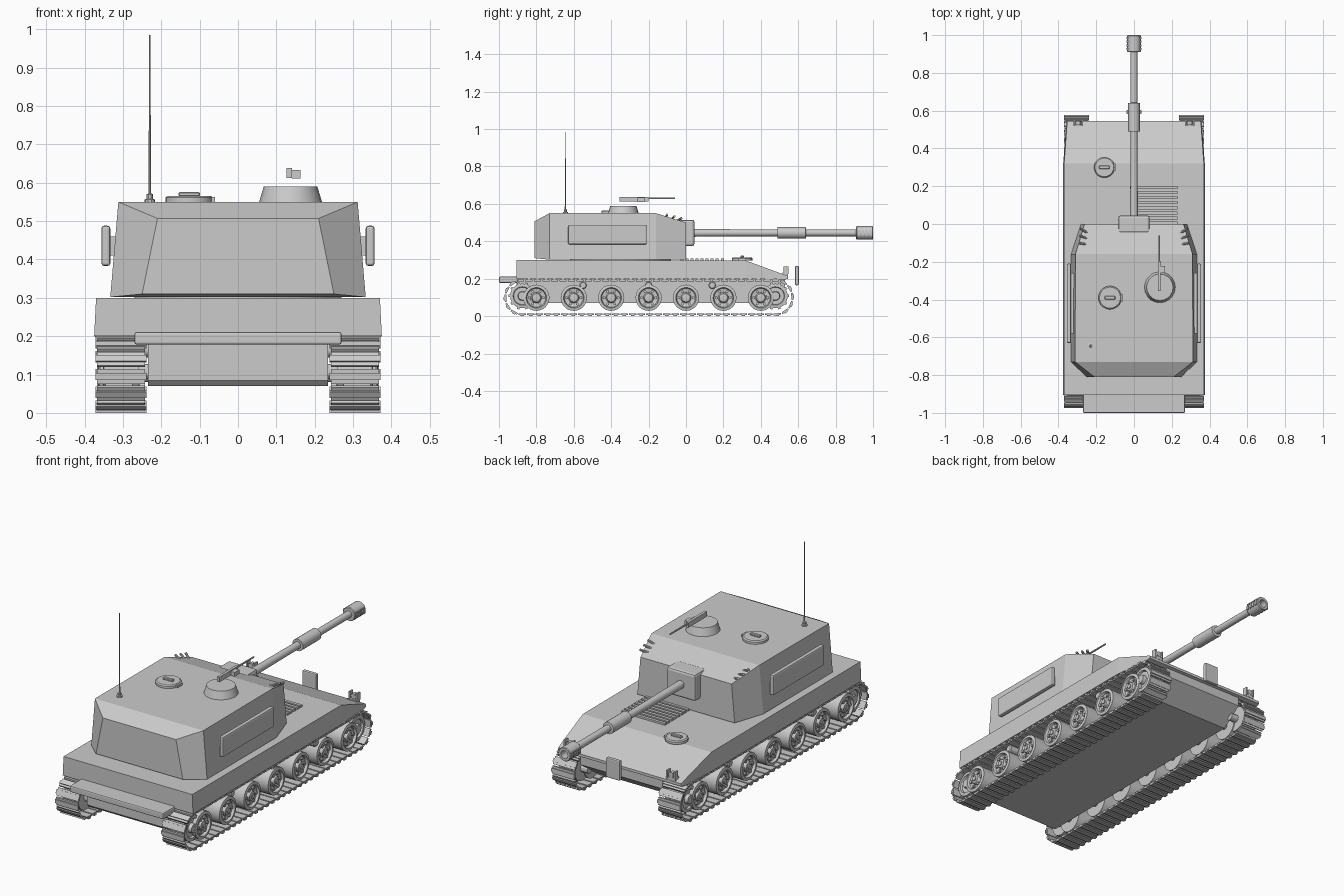
import bpy, bmesh, math
from mathutils import Matrix, Vector

if "Cube" in bpy.data.objects:
    bpy.data.objects.remove(bpy.data.objects["Cube"])


def finish(name, bm, smooth=False):
    bmesh.ops.recalc_face_normals(bm, faces=bm.faces)
    me = bpy.data.meshes.new(name)
    bm.to_mesh(me)
    bm.free()
    ob = bpy.data.objects.new(name, me)
    bpy.context.collection.objects.link(ob)
    if smooth:
        bpy.context.view_layer.objects.active = ob
        bpy.ops.object.select_all(action='DESELECT')
        ob.select_set(True)
        bpy.ops.object.shade_smooth_by_angle(angle=math.radians(30))
    return ob


def add_box(bm, lo, hi, rot=None):
    lo, hi = Vector(lo), Vector(hi)
    m = Matrix.Translation((lo + hi) / 2) @ (rot or Matrix()) @ Matrix.Diagonal((*(hi - lo), 1))
    bmesh.ops.create_cube(bm, size=1, matrix=m)


def box(name, lo, hi, bevel=0, segs=2):
    bm = bmesh.new()
    add_box(bm, lo, hi)
    if bevel:
        bmesh.ops.bevel(bm, geom=bm.edges[:], offset=bevel, segments=segs, affect='EDGES', profile=0.5)
    return finish(name, bm)


def add_lathe(bm, profile, seg, mat):
    """Revolve (radius, height) points round local z, capping both ends."""
    rings = [[bm.verts.new(mat @ Vector((r * math.cos(2 * math.pi * i / seg),
                                         r * math.sin(2 * math.pi * i / seg), h)))
              for i in range(seg)] for r, h in profile]
    for a, b in zip(rings, rings[1:]):
        for i in range(seg):
            j = (i + 1) % seg
            bm.faces.new((a[i], a[j], b[j], b[i]))
    bm.faces.new(rings[0][::-1])
    bm.faces.new(rings[-1])


def lathe(name, profile, loc, seg=20, rot=Matrix(), smooth=True):
    bm = bmesh.new()
    add_lathe(bm, profile, seg, Matrix.Translation(loc) @ rot)
    return finish(name, bm, smooth)


def loft(name, sections):
    """Skin symmetric four-point sections (y, half bottom, z bottom, half top, z top)."""
    bm = bmesh.new()
    rings = [[bm.verts.new(p) for p in ((-wb, y, zb), (wb, y, zb), (wt, y, zt), (-wt, y, zt))]
             for y, wb, zb, wt, zt in sections]
    for a, b in zip(rings, rings[1:]):
        for i in range(4):
            j = (i + 1) % 4
            bm.faces.new((a[i], a[j], b[j], b[i]))
    bm.faces.new(rings[0])
    bm.faces.new(rings[-1])
    return finish(name, bm)


def mirror_x(ob):
    mod = ob.modifiers.new("mirror", 'MIRROR')
    mod.use_axis = (True, False, False)
    return ob


TO_X = Matrix.Rotation(math.pi / 2, 4, 'Y')
TO_Y = Matrix.Rotation(-math.pi / 2, 4, 'X')

# Hull
loft("upper_hull", [(-0.905, 0.375, 0.2, 0.37, 0.3), (0.32, 0.375, 0.2, 0.37, 0.297),
                    (0.525, 0.358, 0.195, 0.355, 0.222), (0.545, 0.355, 0.2, 0.353, 0.214)])
loft("lower_hull", [(-0.905, 0.235, 0.085, 0.235, 0.2), (-0.89, 0.235, 0.07, 0.235, 0.2),
                    (0.42, 0.235, 0.07, 0.235, 0.2), (0.53, 0.235, 0.15, 0.235, 0.2)])
box("end_stowage_box", (-0.27, -1.0, 0.178), (0.27, -0.9, 0.211), 0.006)

# Turret with chamfered corners
loft("turret", [(-0.81, 0.25, 0.31, 0.21, 0.507), (-0.73, 0.333, 0.302, 0.312, 0.55),
                (-0.16, 0.333, 0.302, 0.31, 0.55), (0.0, 0.28, 0.302, 0.262, 0.5)])
lathe("turret_ring", [(0.27, 0.295), (0.27, 0.306)], (0, -0.35, 0), 32)
mirror_x(box("turret_side_box", (0.333, -0.63, 0.383), (0.356, -0.21, 0.488), 0.007))
mirror_x(box("side_box_mount", (0.3, -0.58, 0.41), (0.34, -0.26, 0.46)))

# Gun
box("mantlet", (-0.083, -0.05, 0.375), (0.083, 0.045, 0.515), 0.012)
lathe("gun_barrel", [(0.021, 0.0), (0.019, 0.3), (0.018, 0.49), (0.031, 0.49), (0.031, 0.64),
                     (0.018, 0.642), (0.018, 0.91), (0.033, 0.91), (0.036, 0.914), (0.036, 0.996),
                     (0.033, 1.0), (0.02, 1.0), (0.02, 0.93)], (0, 0, 0.445), 20, TO_Y)
bm = bmesh.new()
for i in range(4):
    y = 0.92 + i * 0.02
    add_box(bm, (0.028, y, 0.43), (0.039, y + 0.011, 0.46))
mirror_x(finish("muzzle_brake_fins", bm))
box("travel_lock", (-0.04, 0.583, 0.165), (0.04, 0.603, 0.268), 0.006)

# Cupola, hatches and antenna
lathe("cupola", [(0.082, 0), (0.07, 0.04)], (0.137, -0.335, 0.55), 20)
for name, loc, r in (("turret_hatch", (-0.127, -0.39, 0.549), 0.062),
                     ("driver_hatch", (-0.157, 0.3, 0.297), 0.055)):
    lathe(name, [(r, 0), (r, 0.012), (r * 0.9, 0.017)], loc, 20)
    x, y, z = loc
    box(name + "_handle", (x - 0.028, y - 0.009, z + 0.015), (x + 0.028, y + 0.009, z + 0.027), 0.003, 1)
    box(name + "_hinge", (x + r - 0.01, y - 0.02, z), (x + r + 0.005, y + 0.02, z + 0.014))
lathe("antenna", [(0.014, 0.548), (0.014, 0.556), (0.009, 0.558), (0.009, 0.57), (0.0035, 0.572),
                  (0.0015, 0.985)], (-0.23, -0.645, 0), 10)

# Machine gun above the cupola
box("machine_gun_body", (0.127, -0.355, 0.612), (0.141, -0.2, 0.638))
box("machine_gun_ammo_box", (0.141, -0.26, 0.611), (0.163, -0.222, 0.633))
lathe("machine_gun_barrel", [(0.005, -0.2), (0.004, -0.06)], (0.134, 0, 0.63), 8, TO_Y)

# Smoke launchers: three tubes on each front corner
bm = bmesh.new()
for i in range(3):
    d = Vector((0.9, 0.15 + 0.2 * i, 0.35)).normalized()
    q = d.to_track_quat('Z', 'Y').to_matrix().to_4x4()
    base = Vector((0.235, -0.11 + 0.028 * i, 0.521 - 0.008 * i))
    add_lathe(bm, [(0.006, 0), (0.006, 0.06)], 10, Matrix.Translation(base) @ q)
mirror_x(finish("smoke_launchers", bm, True))

# Engine grille slats
bm = bmesh.new()
for i in range(9):
    y = -0.03 + i * 0.027
    add_box(bm, (-0.02, y, 0.296), (0.23, y + 0.016, 0.307))
finish("engine_grille", bm)

# Headlights with guards
bm = bmesh.new()
add_box(bm, (0.27, 0.515, 0.215), (0.32, 0.545, 0.232))
for x in (0.27, 0.312):
    add_box(bm, (x, 0.522, 0.225), (x + 0.008, 0.548, 0.265))
add_lathe(bm, [(0.014, 0), (0.014, 0.022)], 12, Matrix.Translation((0.295, 0.524, 0.245)) @ TO_Y)
mirror_x(finish("headlights", bm))

# Road wheels: dished, with hub and raised bolts
bm = bmesh.new()
for k in range(7):
    y, z = -0.8 + 0.2 * k, 0.098
    m = Matrix.Translation((0, y, z)) @ TO_X
    add_lathe(bm, [(0.07, 0.255), (0.07, 0.362), (0.055, 0.365), (0.05, 0.352), (0.028, 0.348),
                   (0.022, 0.362), (0.012, 0.364), (0.012, 0.369)], 24, m)
    add_lathe(bm, [(0.018, 0.22), (0.018, 0.26)], 12, m)
    for i in range(6):
        a = i * math.pi / 3
        c = Matrix.Translation((0, y + 0.038 * math.cos(a), z + 0.038 * math.sin(a))) @ TO_X
        add_lathe(bm, [(0.008, 0.345), (0.008, 0.36)], 8, c)
mirror_x(finish("road_wheels", bm, True))

# Sprocket, idler and return rollers
bm = bmesh.new()
for y, r in ((-0.875, 0.066), (0.478, 0.066)):
    m = Matrix.Translation((0, y, 0.108)) @ TO_X
    add_lathe(bm, [(r, 0.26), (r, 0.35), (r * 0.75, 0.352), (r * 0.7, 0.342), (0.025, 0.342),
                   (0.022, 0.36)], 20, m)
    add_lathe(bm, [(0.02, 0.22), (0.02, 0.27)], 12, m)
    for i in range(10):
        a = i * math.pi / 5
        rot = Matrix.Rotation(a, 4, 'X')
        c = Vector((0.31, y + r * math.cos(a), 0.108 + r * math.sin(a)))
        add_box(bm, c - Vector((0.035, 0.008, 0.007)), c + Vector((0.035, 0.008, 0.007)), rot)
for y in (-0.55, -0.2, 0.14):
    add_lathe(bm, [(0.02, 0.22), (0.02, 0.35), (0.015, 0.355)], 16, Matrix.Translation((0, y, 0.165)) @ TO_X)
mirror_x(finish("drive_wheels_and_rollers", bm, True))

# Track shoes spread round a stadium path
Y0, Y1, ZC, R, N = -0.875, 0.478, 0.1, 0.09, 72
straight, arc = Y1 - Y0, math.pi * R
bm = bmesh.new()
for i in range(N):
    s = i / N * 2 * (straight + arc)
    if s < straight:
        y, z, a = Y0 + s, ZC - R, 0
    elif s < straight + arc:
        a = (s - straight) / R
        y, z = Y1 + R * math.sin(a), ZC - R * math.cos(a)
    elif s < 2 * straight + arc:
        a = math.pi
        y, z = Y1 - (s - straight - arc), ZC + R
    else:
        a = math.pi + (s - 2 * straight - arc) / R
        y, z = Y0 + R * math.sin(a), ZC - R * math.cos(a)
    m = Matrix.Translation((0.305, y, z)) @ Matrix.Rotation(a, 4, 'X')
    bmesh.ops.create_cube(bm, size=1, matrix=m @ Matrix.Diagonal((0.126, 0.039, 0.01, 1)))
    bmesh.ops.create_cube(bm, size=1, matrix=m @ Matrix.Translation((0, 0, -0.005)) @ Matrix.Diagonal((0.132, 0.018, 0.01, 1)))
mirror_x(finish("tracks", bm))
